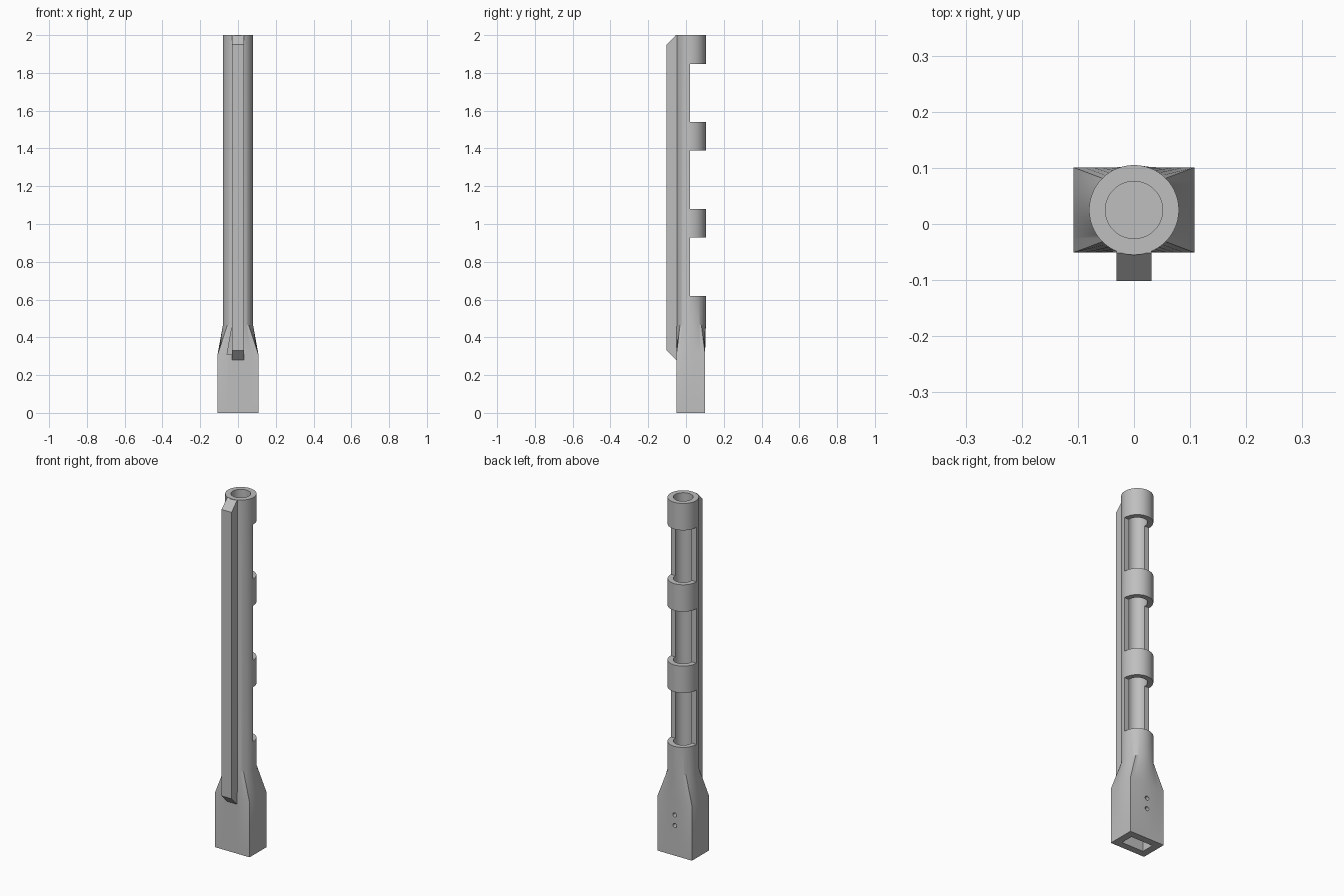
import bpy, bmesh
from math import pi, cos, sin, radians
from mathutils import Matrix

if "Cube" in bpy.data.objects:
    bpy.data.objects.remove(bpy.data.objects["Cube"])

CY = 0.025        # tube axis in y
SIDES = 64

grey = bpy.data.materials.new("plain grey")
grey.use_nodes = True
grey.diffuse_color = (0.52, 0.52, 0.52, 1)
grey.node_tree.nodes["Principled BSDF"].inputs["Base Color"].default_value = (0.52, 0.52, 0.52, 1)


def make(name, bm):
    bmesh.ops.recalc_face_normals(bm, faces=bm.faces)
    mesh = bpy.data.meshes.new(name)
    bm.to_mesh(mesh)
    bm.free()
    mesh.materials.append(grey)
    obj = bpy.data.objects.new(name, mesh)
    bpy.context.collection.objects.link(obj)
    return obj


def box(name, x, y0, y1, z0, z1):
    bm = bmesh.new()
    bmesh.ops.create_cube(bm, size=1, matrix=Matrix.Translation((0, (y0 + y1) / 2, (z0 + z1) / 2))
                          @ Matrix.Diagonal((2 * x, y1 - y0, z1 - z0, 1)))
    return make(name, bm)


def cylinder(name, radius, depth, matrix, sides):
    bm = bmesh.new()
    bmesh.ops.create_cone(bm, cap_ends=True, segments=sides, radius1=radius, radius2=radius,
                          depth=depth, matrix=matrix)
    return make(name, bm)


def ring(bm, z, rectangular):
    verts = []
    for i in range(SIDES):
        c, s = cos(2 * pi * i / SIDES), sin(2 * pi * i / SIDES)
        if rectangular:
            m = max(abs(c), abs(s))
            verts.append(bm.verts.new((0.108 * c / m, CY + 0.076 * s / m, z)))
        else:
            verts.append(bm.verts.new((0.08 * c, CY + 0.08 * s, z)))
    return verts


# Rectangular foot lofted into a round tube
bm = bmesh.new()
rings = [ring(bm, 0, True), ring(bm, 0.31, True), ring(bm, 0.465, False), ring(bm, 2, False)]
for low, high in zip(rings, rings[1:]):
    for i in range(SIDES):
        j = (i + 1) % SIDES
        bm.faces.new((low[i], low[j], high[j], high[i]))
bm.faces.new(rings[0])
bm.faces.new(rings[-1])
body = make("tube_body", bm)

# Front rib with sloped ends
bm = bmesh.new()
profile = [(-0.102, 0.33), (-0.044, 0.272), (-0.044, 2), (-0.052, 2), (-0.102, 1.95)]
face = bm.faces.new([bm.verts.new((-0.031, y, z)) for y, z in profile])
side = bmesh.ops.extrude_face_region(bm, geom=[face])["geom"]
bmesh.ops.translate(bm, vec=(0.062, 0, 0), verts=[v for v in side if isinstance(v, bmesh.types.BMVert)])
rib = make("front_rib", bm)

# Cutters: bore, foot socket, rear windows and screw holes
cutters = [cylinder("bore_cutter", 0.051, 1.6, Matrix.Translation((0, CY, 1.27)), SIDES),
           box("socket_cutter", 0.068, CY - 0.037, CY + 0.036, -0.1, 0.31)]
for z in (0.62, 1.08, 1.54):
    cutters.append(box("window_cutter", 0.15, 0.022, 0.2, z, z + 0.308))
for z in (0.17, 0.23):
    turn = Matrix.Translation((0, 0.09, z)) @ Matrix.Rotation(pi / 2, 4, 'X')
    cutters.append(cylinder("screw_hole_cutter", 0.012, 0.08, turn, 20))

for tool, mode in [(rib, 'UNION')] + [(c, 'DIFFERENCE') for c in cutters]:
    mod = body.modifiers.new(tool.name, 'BOOLEAN')
    mod.operation = mode
    mod.solver = 'EXACT'
    mod.object = tool

# Apply the cuts and shade the round surfaces smooth
bpy.ops.object.select_all(action='DESELECT')
body.select_set(True)
bpy.context.view_layer.objects.active = body
for mod in list(body.modifiers):
    bpy.ops.object.modifier_apply(modifier=mod.name)
for tool in [rib] + cutters:
    bpy.data.objects.remove(tool)
bpy.ops.object.shade_smooth_by_angle(angle=radians(25))
